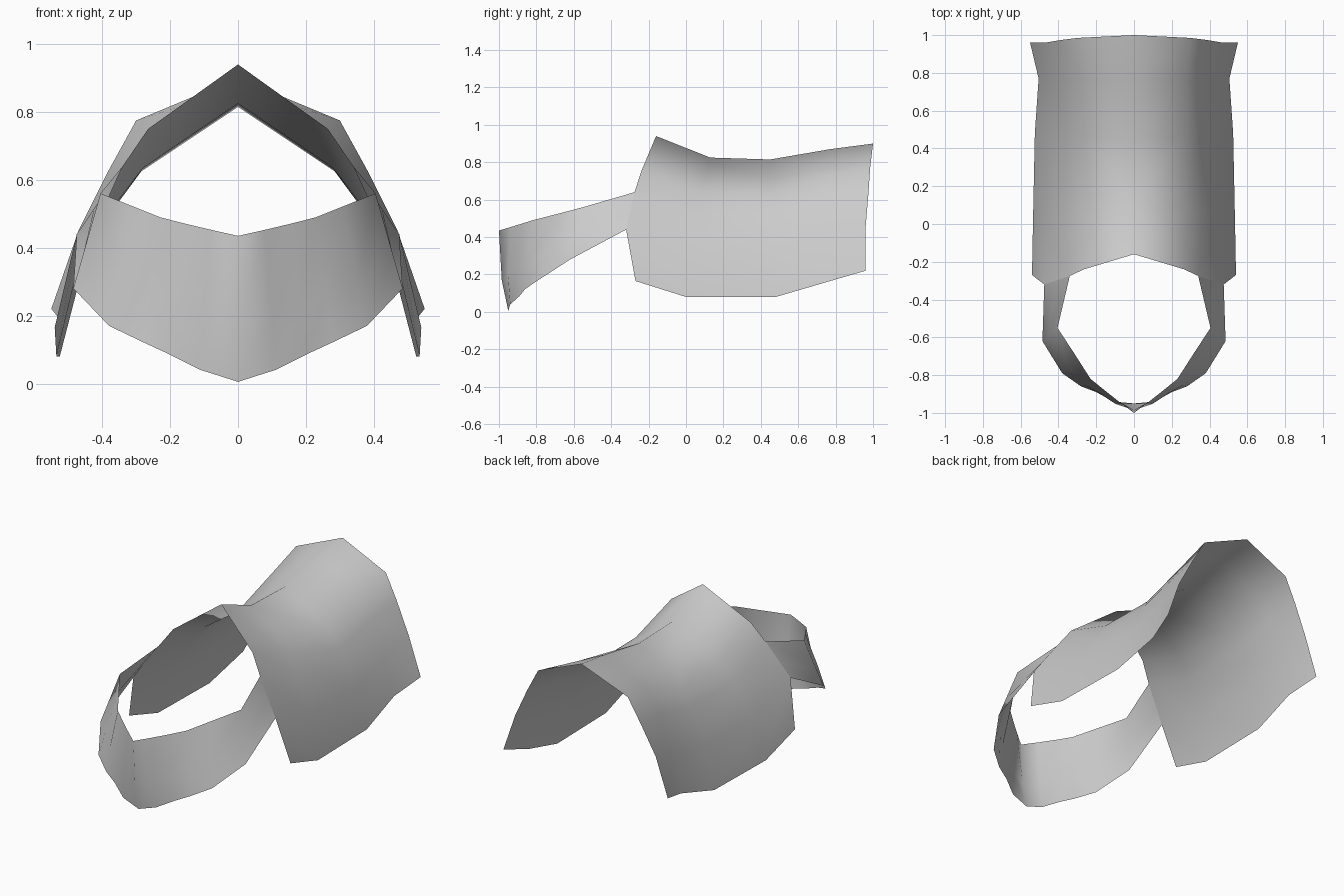
import bpy, bmesh
from mathutils import Vector

if "Cube" in bpy.data.objects:
    bpy.data.objects.remove(bpy.data.objects["Cube"])

grey = bpy.data.materials.new("light_grey")
grey.diffuse_color = (0.6, 0.6, 0.6, 1)
grey.use_nodes = True
grey.node_tree.nodes["Principled BSDF"].inputs["Base Color"].default_value = grey.diffuse_color


def sheet(name, rows):
    """Thin smooth sheet from rows of points on the +x half, mirrored across x."""
    bm = bmesh.new()
    grid = [[bm.verts.new(p) for p in row] for row in rows]
    for a, b in zip(grid, grid[1:]):
        for i in range(len(a) - 1):
            bm.faces.new((a[i], a[i + 1], b[i + 1], b[i]))
    me = bpy.data.meshes.new(name)
    bm.to_mesh(me)
    bm.free()
    me.materials.append(grey)
    ob = bpy.data.objects.new(name, me)
    bpy.context.collection.objects.link(ob)
    bpy.context.view_layer.objects.active = ob
    ob.select_set(True)
    mod = ob.modifiers.new("mirror", 'MIRROR')
    mod.merge_threshold = 0.002
    bpy.ops.object.modifier_apply(modifier=mod.name)
    me.shade_smooth()
    ob.select_set(False)
    return ob


# back cover: cross-sections from front to rear, each from ridge down to hem
sheet("back_cover", [
    [(0, -.16, .94), (.265, -.24, .75), (.34, -.275, .64), (.475, -.32, .44), (.54, -.27, .165)],
    [(0, .13, .825), (.28, .08, .635), (.36, .05, .53), (.475, .02, .33), (.535, 0, .08)],
    [(0, .45, .815), (.285, .46, .625), (.355, .47, .53), (.46, .48, .33), (.525, .48, .08)],
    [(0, .77, .87), (.28, .77, .73), (.365, .76, .60), (.45, .76, .40), (.505, .77, .165)],
    [(0, 1, .90), (.30, .985, .775), (.38, .975, .63), (.47, .96, .45), (.55, .96, .22)],
])

# chest band: upper and lower edge from the front centre to the cover
upper = [(0, -1, .435), (.08, -.94, .453), (.16, -.877, .472), (.23, -.82, .49),
         (.31, -.695, .522), (.405, -.55, .56), (.34, -.275, .64)]
lower = [(0, -.95, .005), (.11, -.94, .04), (.20, -.89, .085), (.28, -.86, .122),
         (.38, -.79, .17), (.485, -.62, .28), (.475, -.32, .44)]
# middle row bulges slightly outward
middle = []
for i, (u, l) in enumerate(zip(upper, lower)):
    p = Vector(u).lerp(Vector(l), 0.62)
    p.y -= (.016, .012, .01, .008, .006, 0, 0)[i]
    middle.append(tuple(p))
sheet("chest_band", [lower, middle, upper])
